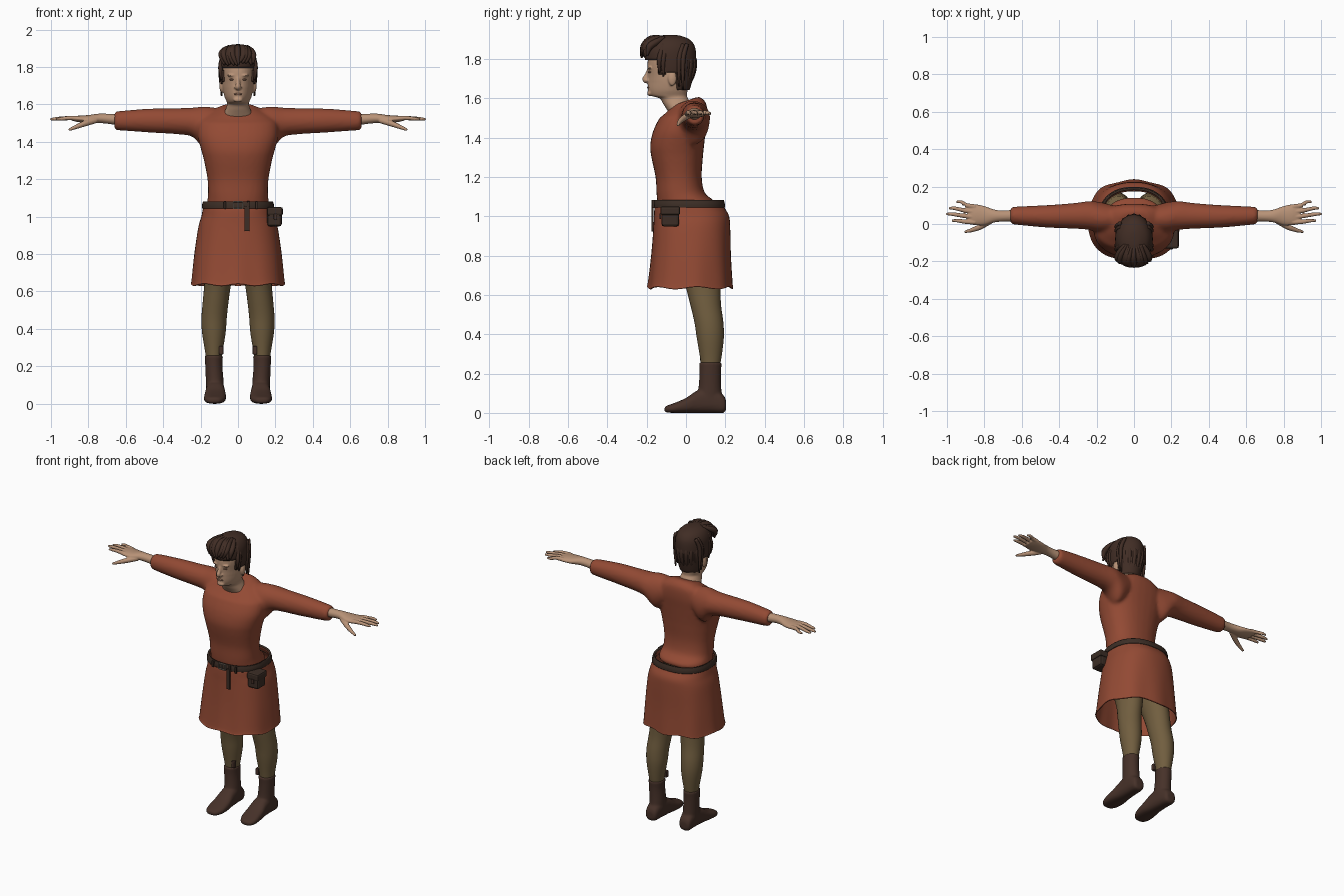
import bpy, bmesh, math, random
from mathutils import Vector

if "Cube" in bpy.data.objects:
    bpy.data.objects.remove(bpy.data.objects["Cube"])

random.seed(4)


def material(name, rgb):
    m = bpy.data.materials.new(name)
    m.diffuse_color = (*rgb, 1)
    m.use_nodes = True
    m.node_tree.nodes["Principled BSDF"].inputs["Base Color"].default_value = m.diffuse_color
    return m


CLOTH = material("rust cloth", (0.29, 0.068, 0.034))
TROUSER = material("olive brown wool", (0.165, 0.112, 0.05))
BOOT = material("dark brown boot", (0.062, 0.031, 0.022))
SKIN = material("skin", (0.48, 0.29, 0.185))
LIP = material("shaded skin", (0.32, 0.17, 0.11))
HAIR = material("dark brown hair", (0.052, 0.026, 0.018))
LEATHER = material("belt leather", (0.045, 0.027, 0.019))
METAL = material("dull metal", (0.2, 0.17, 0.14))


def spline(pts, steps):
    """Catmull-Rom interpolation of equal-length tuples."""
    out = []
    for i in range(len(pts) - 1):
        p0, p1, p2, p3 = (pts[max(i - 1, 0)], pts[i], pts[i + 1], pts[min(i + 2, len(pts) - 1)])
        for s in range(steps):
            t = s / steps
            out.append([0.5 * (2 * b + (c - a) * t + (2 * a - 5 * b + 4 * c - d) * t * t
                               + (3 * b - a - 3 * c + d) * t ** 3)
                        for a, b, c, d in zip(p0, p1, p2, p3)])
    return out + [list(pts[-1])]


def skin_rings(bm, rings, caps):
    loops = [[bm.verts.new(p) for p in r] for r in rings]
    n = len(loops[0])
    for a, b in zip(loops, loops[1:]):
        for i in range(n):
            bm.faces.new((a[i], a[(i + 1) % n], b[(i + 1) % n], b[i]))
    if caps:
        bm.faces.new(loops[0])
        bm.faces.new(loops[-1])


def loft(bm, rows, axis='z', side=1, n=32, power=2.0, steps=4, caps=True):
    """Rows are (position, a_min, a_max, b_min, b_max) across the axis."""
    rings = []
    for t, a0, a1, b0, b1 in spline(rows, steps):
        ring = []
        for i in range(n):
            u = 2 * math.pi * i / n
            c, s = math.cos(u), math.sin(u)
            a = (a0 + a1) / 2 + (a1 - a0) / 2 * math.copysign(abs(c) ** (2 / power), c)
            b = (b0 + b1) / 2 + (b1 - b0) / 2 * math.copysign(abs(s) ** (2 / power), s)
            x, y, z = {'z': (a, b, t), 'x': (t, a, b), 'y': (a, t, b)}[axis]
            ring.append((x * side, y, z))
        rings.append(ring)
    skin_rings(bm, rings, caps)


def tube(bm, pts, n=8, steps=4):
    """Round tapering tube through (x, y, z, radius) points."""
    p = spline(pts, steps)
    rings = []
    for i, q in enumerate(p):
        d = (Vector(p[min(i + 1, len(p) - 1)][:3]) - Vector(p[max(i - 1, 0)][:3])).normalized()
        u = d.orthogonal() if abs(d.x) > 0.9 else d.cross(Vector((1, 0, 0)))
        u.normalize()
        v = d.cross(u)
        rings.append([Vector(q[:3]) + q[3] * (u * math.cos(k * 2 * math.pi / n)
                                              + v * math.sin(k * 2 * math.pi / n)) for k in range(n)])
    skin_rings(bm, rings, True)


def ball(bm, c, r):
    vs = bmesh.ops.create_uvsphere(bm, u_segments=16, v_segments=10, radius=1)['verts']
    for v in vs:
        v.co = Vector([c[k] + r[k] * v.co[k] for k in range(3)])


def finish(name, bm, mat, fuse=0, shell=0, mirror=False, smooth=4):
    bmesh.ops.recalc_face_normals(bm, faces=bm.faces)
    me = bpy.data.meshes.new(name)
    bm.to_mesh(me)
    bm.free()
    me.materials.append(mat)
    for p in me.polygons:
        p.use_smooth = True
    ob = bpy.data.objects.new(name, me)
    bpy.context.collection.objects.link(ob)
    if fuse:
        m = ob.modifiers.new("fuse", 'REMESH')
        m.mode, m.voxel_size, m.use_smooth_shade = 'VOXEL', fuse, True
        m = ob.modifiers.new("soften", 'SMOOTH')
        m.factor, m.iterations = 0.5, smooth
    if shell:
        m = ob.modifiers.new("thickness", 'SOLIDIFY')
        m.thickness, m.offset = shell, -1
    if mirror:
        ob.modifiers.new("mirror", 'MIRROR')
    return ob


def box(name, c, size, mat, bevel=0.006, mirror=False):
    bm = bmesh.new()
    for v in bmesh.ops.create_cube(bm, size=1)['verts']:
        v.co = Vector([c[k] + size[k] * v.co[k] for k in range(3)])
    bmesh.ops.bevel(bm, geom=bm.edges[:], offset=bevel, segments=2, affect='EDGES', profile=0.5)
    ob = finish(name, bm, mat, mirror=mirror)
    for p in ob.data.polygons:
        p.use_smooth = False


def sym(z, w, y0, y1):
    return (z, -w, w, y0, y1)


# Tunic top: torso with a collar sloping forward, plus both sleeves
bm = bmesh.new()
loft(bm, [sym(1.05, .168, -.14, .14), sym(1.08, .165, -.147, .14), sym(1.12, .16, -.15, .095),
          sym(1.2, .163, -.155, .08), sym(1.3, .182, -.176, .086), sym(1.36, .198, -.182, .092),
          sym(1.43, .215, -.168, .1), sym(1.5, .21, -.135, .108), sym(1.55, .17, -.105, .105),
          sym(1.58, .12, -.085, .085), sym(1.597, .085, -.07, .06)], power=2.3)
for v in bm.verts:
    v.co.z += 0.35 * (v.co.y - 0.03) * min(1, max(0, (v.co.z - 1.5) / 0.09))
for side in (1, -1):
    loft(bm, [(.08, -.03, .09, 1.44, 1.575), (.17, -.05, .115, 1.36, 1.588), (.24, -.032, .122, 1.425, 1.583),
              (.32, -.025, .112, 1.44, 1.58), (.45, -.02, .102, 1.448, 1.578), (.55, -.012, .097, 1.455, 1.572),
              (.645, -.002, .092, 1.462, 1.563), (.66, .004, .086, 1.468, 1.557)], 'x', side)
finish("tunic_top", bm, CLOTH, fuse=0.011)

# Skirt: open shell with a slightly wavy hem
bm = bmesh.new()
loft(bm, [sym(1.075, .18, -.15, .18), sym(1.04, .188, -.16, .198), sym(1.0, .196, -.163, .219),
          sym(.94, .212, -.165, .224), sym(.8, .232, -.175, .226), sym(.66, .246, -.19, .233),
          sym(.636, .25, -.196, .235)], n=64, power=2.35, caps=False)
for v in bm.verts:
    k = max(0, (1.0 - v.co.z) / .36)
    a = math.atan2(v.co.y, v.co.x)
    v.co.x *= 1 + .012 * k * math.sin(9 * a)
    v.co.y *= 1 + .02 * k * math.cos(8 * a)
    v.co.z += .006 * k * math.sin(7 * a)
finish("skirt", bm, CLOTH, shell=0.006)

# Belt, buckle, hanging strap and pouch
bm = bmesh.new()
loft(bm, [sym(1.044, .192, -.168, .199), sym(1.062, .192, -.168, .198), sym(1.082, .187, -.164, .192)],
     n=64, power=2.35, caps=False)
finish("belt", bm, LEATHER, shell=0.012)
for z in (1.044, 1.08):
    box("buckle_bar", (0, -.171, z), (.05, .008, .007), METAL, .002)
for x in (-.024, .0, .024):
    box("buckle_side", (x, -.171, 1.062), (.006, .008, .04), METAL, .002)
for x in (-.07, .055, .1):
    box("belt_loop", (x, -.166, 1.062), (.013, .014, .042), LEATHER, .003)
box("hanging_strap", (.048, -.17, .99), (.027, .012, .135), LEATHER, .004)
box("pouch", (.195, -.08, .99), (.078, .09, .085), LEATHER, .014)
box("pouch_flap", (.197, -.08, 1.028), (.085, .1, .045), LEATHER, .01)
box("pouch_clasp", (.2, -.131, 1.0), (.018, .008, .03), BOOT, .003)

# Trouser legs
bm = bmesh.new()
loft(bm, [(.22, .09, .168, .08, .168), (.28, .082, .176, .072, .18), (.38, .066, .192, .055, .192),
          (.46, .06, .195, .043, .19), (.55, .05, .188, .022, .178), (.65, .035, .18, -.005, .175),
          (.8, .004, .18, -.06, .17), (.98, -.005, .165, -.1, .15)])
finish("trouser_leg", bm, TROUSER, mirror=True)

# Boots: shaft fused with foot, and a small strap at the top
bm = bmesh.new()
loft(bm, [(.258, .08, .178, .066, .182), (.2, .083, .175, .068, .178), (.12, .077, .172, .062, .18),
          (.05, .075, .17, .04, .19)])
loft(bm, [(.204, .1, .15, .02, .06), (.19, .085, .165, .0, .09), (.13, .075, .17, 0, .13),
          (.06, .07, .173, 0, .115), (.0, .064, .18, 0, .076), (-.06, .068, .182, 0, .05),
          (-.098, .088, .168, .002, .036), (-.11, .11, .145, .008, .026)], 'y', power=2.6)
finish("boot", bm, BOOT, fuse=0.007, mirror=True, smooth=3)
box("boot_strap", (.09, .084, .285), (.024, .024, .045), BOOT, .005, True)

# Hands: wrist and palm, four fingers and a thumb
bm = bmesh.new()
loft(bm, [(.62, .012, .078, 1.485, 1.547), (.70, .013, .072, 1.497, 1.55), (.75, .008, .078, 1.5, 1.55),
          (.8, -.006, .096, 1.5, 1.543), (.85, -.006, .106, 1.505, 1.54), (.885, .0, .106, 1.512, 1.534)], 'x')
for y0, x1, y1 in ((.009, .975, .018), (.037, 1.004, .053), (.065, .99, .084), (.093, .95, .118)):
    tube(bm, [(.85, y0, 1.525, .013), (.9, (y0 * 2 + y1) / 3, 1.527, .012), (x1 - .03, y1, 1.523, .01),
              (x1, y1, 1.52, .006)])
tube(bm, [(.76, .02, 1.515, .016), (.82, -.014, 1.497, .016), (.865, -.032, 1.48, .012), (.905, -.042, 1.463, .007)])
finish("hand", bm, SKIN, fuse=0.004, mirror=True, smooth=2)

# Head, neck, nose, brow and ears
bm = bmesh.new()
loft(bm, [sym(1.53, .085, -.09, .045), sym(1.57, .068, -.115, .025), sym(1.6, .058, -.135, .01),
          sym(1.613, .06, -.178, .005), sym(1.64, .072, -.192, .008), sym(1.68, .081, -.194, .015),
          sym(1.715, .084, -.193, .025), sym(1.77, .087, -.196, .035), sym(1.83, .086, -.186, .04),
          sym(1.88, .068, -.15, .02), sym(1.905, .03, -.11, -.03)], power=2.2)
for v in bm.verts:
    if v.co.z > 1.6:
        v.co.x *= 1 - .25 * min(1, max(0, (-v.co.y - .1) / .09)) * min(1, max(0, (1.78 - v.co.z) / .1))
tube(bm, [(0, -.187, 1.755, .008), (0, -.198, 1.72, .011), (0, -.208, 1.695, .015), (0, -.196, 1.682, .01)])
ball(bm, (0, -.185, 1.625), (.026, .013, .014))
for s in (1, -1):
    ball(bm, (s * .034, -.184, 1.755), (.026, .013, .007))
    ball(bm, (s * .013, -.198, 1.69), (.008, .01, .007))
    ball(bm, (s * .088, -.07, 1.7), (.012, .022, .037))
finish("head", bm, SKIN, fuse=0.005, smooth=3)
bm = bmesh.new()
for s in (1, -1):
    ball(bm, (s * .033, -.184, 1.733), (.014, .009, .005))
ball(bm, (0, -.191, 1.655), (.022, .007, .006))
finish("eyes_and_lips", bm, LIP)


# Hair cap trimmed along a hairline, with the ears left free
def hairline(y):
    return 1.79 if y < -.14 else 1.72 if y < -.1 else 1.735 if y < -.045 else 1.645


bm = bmesh.new()
loft(bm, [sym(1.62, .062, -.12, .01), sym(1.66, .078, -.16, .024), sym(1.72, .092, -.195, .04),
          sym(1.77, .099, -.204, .05), sym(1.83, .1, -.212, .051), sym(1.87, .091, -.2, .042),
          sym(1.9, .07, -.175, .016), sym(1.918, .035, -.13, -.03), sym(1.922, .004, -.09, -.07)],
     n=56, steps=5)
bmesh.ops.delete(bm, geom=[f for f in bm.faces if f.calc_center_median().z < hairline(f.calc_center_median().y)],
                 context='FACES')
finish("hair_cap", bm, HAIR, shell=0.014)

# Locks: tousled fringe, temples and nape
bm = bmesh.new()
for i in range(11):
    x = -.08 + .016 * i
    d = .03 * (x / .08) ** 2
    j = random.uniform(-.015, .015)
    tube(bm, [(x * .6, -.11, 1.91, .008), (x * .85 + j, -.178 + d, 1.903 - d * .5, .016),
              (x + j, -.215 + d, 1.862, .017), (x - j, -.228 + d, 1.815 + j * .6, .005)])
for s in (1, -1):
    for y, z in ((-.135, 1.73), (-.115, 1.71), (-.035, 1.66), (-.015, 1.645)):
        tube(bm, [(s * .075, y + .02, 1.875, .01), (s * .093, y, 1.8, .013), (s * .088, y, z, .004)])
for i in range(9):
    a = math.radians(20 + 17.5 * i)
    c, s = math.cos(a), math.sin(a)
    tube(bm, [(.06 * c, -.08 + .09 * s, 1.88, .008), (.09 * c, -.08 + .122 * s, 1.79, .014),
              (.08 * c, -.08 + .112 * s, 1.71, .011), (.065 * c, -.08 + .09 * s, 1.645 + random.uniform(0, .02), .003)])
finish("hair_locks", bm, HAIR)
